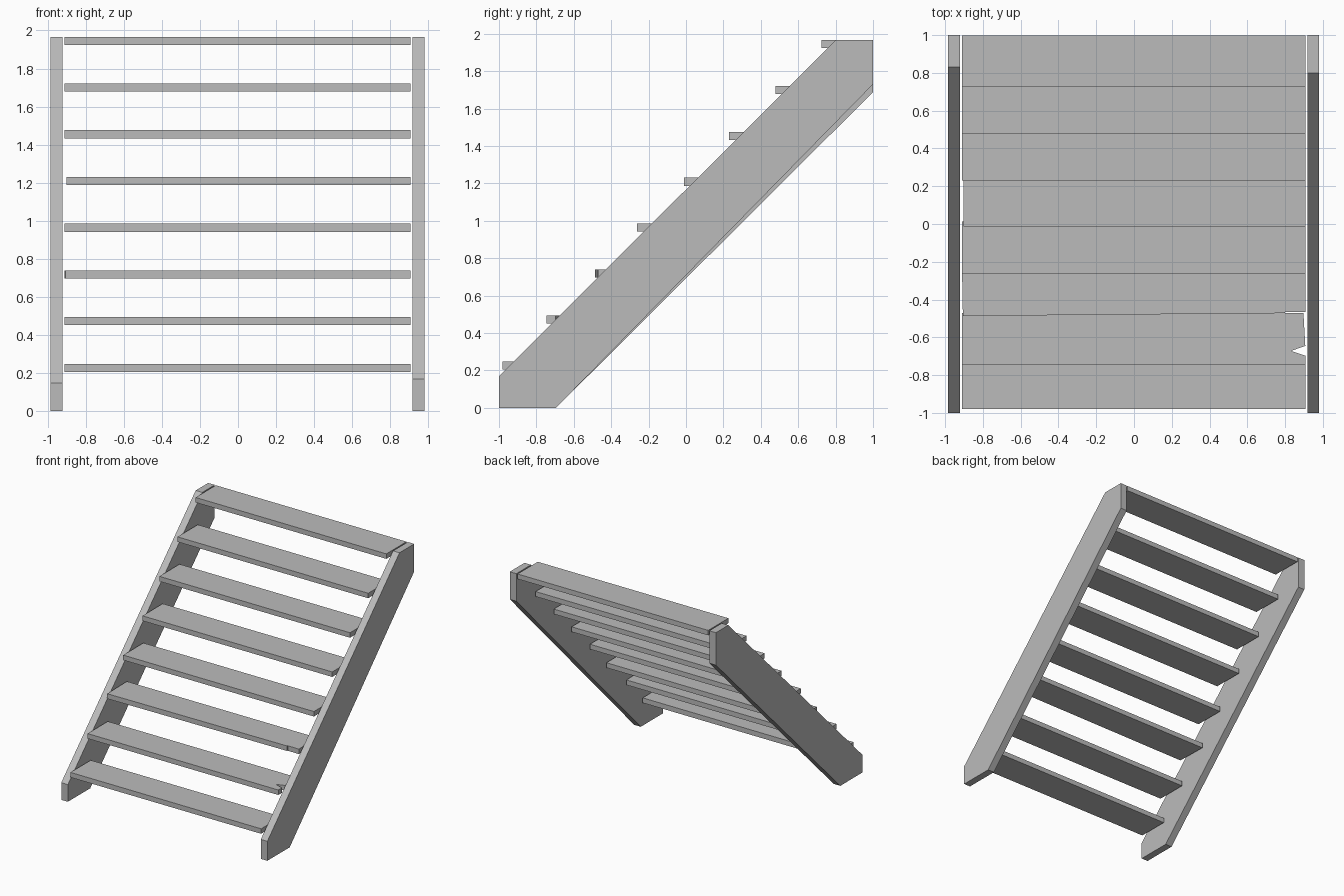
import bpy

# Remove the default cube
cube = bpy.data.objects.get("Cube")
if cube:
    bpy.data.objects.remove(cube, do_unlink=True)

# Single plain grey material
GREY = (0.5, 0.5, 0.5, 1.0)
grey = bpy.data.materials.new("plain grey")
grey.use_nodes = True
grey.diffuse_color = GREY
bsdf = next(n for n in grey.node_tree.nodes if n.type == "BSDF_PRINCIPLED")
bsdf.inputs["Base Color"].default_value = GREY


def prism(name, outline, place, low, high):
    """Extrude a 2D outline between two levels; place maps (a, b, level) to xyz."""
    n = len(outline)
    verts = [place(a, b, level) for level in (low, high) for a, b in outline]
    faces = [tuple(reversed(range(n))), tuple(range(n, 2 * n))]
    faces += [(i, (i + 1) % n, n + (i + 1) % n, n + i) for i in range(n)]
    mesh = bpy.data.meshes.new(name)
    mesh.from_pydata(verts, [], faces)
    mesh.materials.append(grey)
    obj = bpy.data.objects.new(name, mesh)
    bpy.context.collection.objects.link(obj)
    return obj


def stringer(name, x0, x1, front_z, top_y, back_z):
    """Sloping side board with a level foot and a plumb-cut top."""
    outline = [(-1, 0), (-0.695, 0), (1, back_z), (1, TOP), (top_y, TOP), (-1, front_z)]
    return prism(name, outline, lambda y, z, x: (x, y, z), x0, x1)


def tread(name, outline, top):
    return prism(name, outline, lambda x, y, z: (x, y, z), top - THICK, top)


TOP = 1.967
THICK = 0.043
DEPTH = 0.275
RISE = 0.2455

# Side boards, slightly uneven from hand cutting
stringer("left_stringer", 0.918, 0.98, 0.168, 0.80, 1.73)
stringer("right_stringer", -0.985, -0.922, 0.148, 0.83, 1.688)

# Treads, with the worn ones given their own outlines
fronts = [-0.98, -0.747, -0.487, -0.262, -0.012, 0.23, 0.478, 0.724]
for i, y in enumerate(fronts):
    back = y + DEPTH
    left, right = -0.911, 0.907
    if i == 4:
        left = -0.902
    outline = [(left, y), (right, y), (right, back), (left, back)]
    if i == 1:
        # Split notch in the end of the board
        outline[2:3] = [(right, -0.697), (0.83, -0.672), (right, -0.646), (0.897, back)]
    elif i == 2:
        # Skewed front edge with a chipped corner
        outline[0:2] = [(-0.906, y), (0.8, -0.472), (0.8, -0.465), (right, -0.467)]
    tread(f"tread_{i + 1}", outline, TOP - RISE * (len(fronts) - 1 - i))
